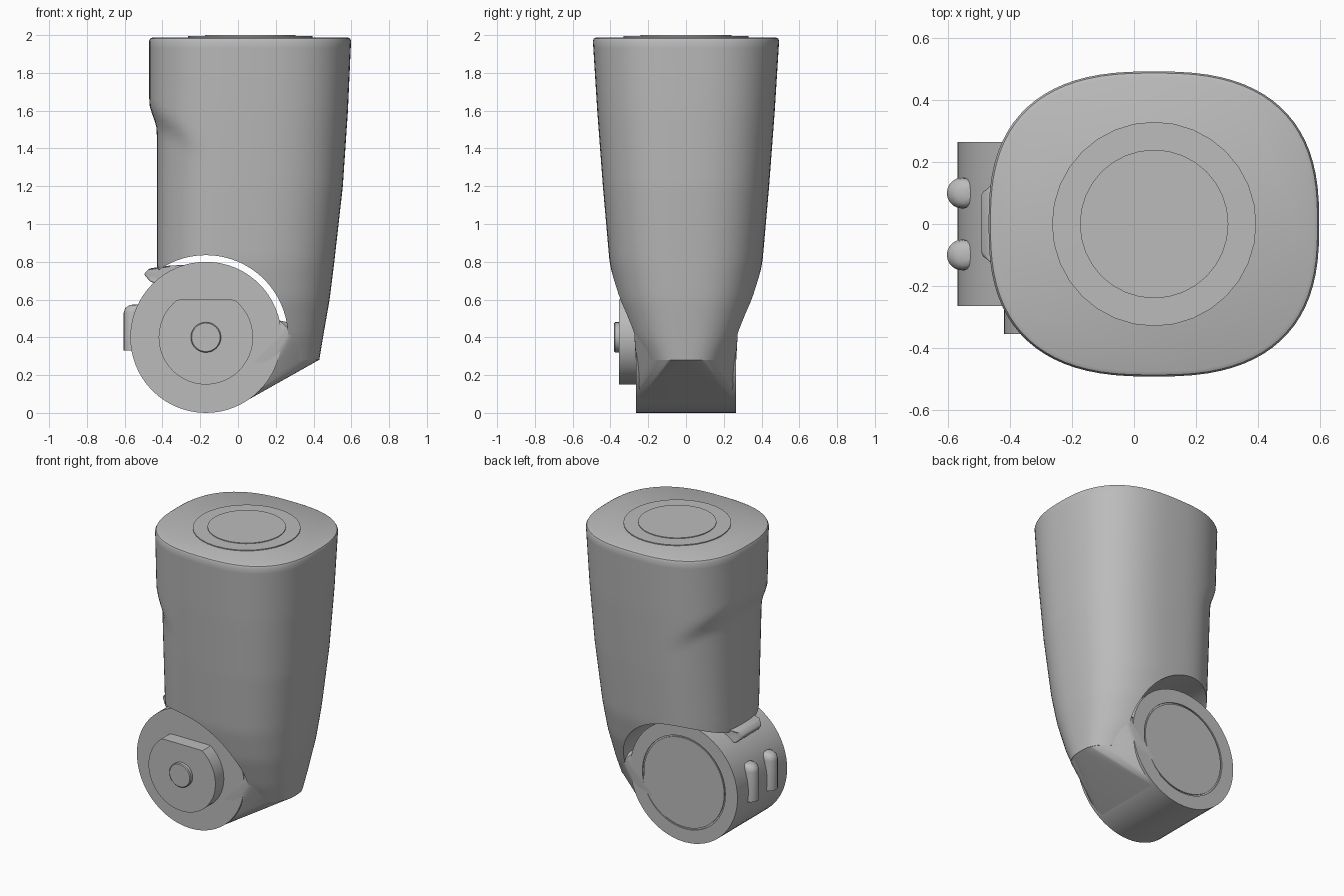
import bpy, bmesh, math
from mathutils import Vector

default = bpy.data.objects.get("Cube")
if default:
    bpy.data.objects.remove(default, do_unlink=True)

grey = bpy.data.materials.new("plain grey")
grey.use_nodes = True
GREY = (0.5, 0.5, 0.5, 1)
grey.diffuse_color = GREY
grey.node_tree.nodes["Principled BSDF"].inputs["Base Color"].default_value = GREY

PIVOT = Vector((-0.17, 0, 0.4))   # centre of the wheel-shaped joint


def finish(name, bm, bevel=0, angle=35):
    bmesh.ops.recalc_face_normals(bm, faces=bm.faces)
    mesh = bpy.data.meshes.new(name)
    bm.to_mesh(mesh)
    bm.free()
    mesh.materials.append(grey)
    ob = bpy.data.objects.new(name, mesh)
    bpy.context.collection.objects.link(ob)
    bpy.ops.object.select_all(action='DESELECT')
    bpy.context.view_layer.objects.active = ob
    ob.select_set(True)
    if bevel:
        mod = ob.modifiers.new("bevel", 'BEVEL')
        mod.width, mod.segments = bevel, 3
        bpy.ops.object.modifier_apply(modifier=mod.name)
    bpy.ops.object.shade_smooth_by_angle(angle=math.radians(angle))
    return ob


def loft(rings):
    bm = bmesh.new()
    rows = [[bm.verts.new(p) for p in ring] for ring in rings]
    n = len(rows[0])
    for a, b in zip(rows, rows[1:]):
        for i in range(n):
            j = (i + 1) % n
            bm.faces.new((a[i], a[j], b[j], b[i]))
    bm.faces.new(rows[0][::-1])
    bm.faces.new(rows[-1])
    return bm


def disc_y(r, y, top=9, n=48):
    """Circle across y around the pivot, clipped flat at height top."""
    ring = []
    for i in range(n):
        t = 2 * math.pi * i / n
        ring.append((PIVOT.x + r * math.cos(t), y, min(PIVOT.z + r * math.sin(t), top)))
    return ring


def disc_z(cx, cy, r, z, n=32):
    return [(cx + r * math.cos(2 * math.pi * i / n), cy + r * math.sin(2 * math.pi * i / n), z)
            for i in range(n)]


def smooth(t):
    t = max(0, min(1, t))
    return t * t * (3 - 2 * t)


# Height, right-hand extent and half depth of the sleeve
KEYS = [(0.28, 0.43, 0.24), (0.4, 0.45, 0.30), (0.6, 0.485, 0.365), (0.8, 0.51, 0.405),
        (1.2, 0.555, 0.44), (1.6, 0.582, 0.47), (2.0, 0.60, 0.495)]


def extents(z):
    for (z0, r0, d0), (z1, r1, d1) in zip(KEYS, KEYS[1:]):
        if z <= z1:
            t = (z - z0) / (z1 - z0)
            return r0 + (r1 - r0) * t, d0 + (d1 - d0) * t
    return KEYS[-1][1:]


def section(z, inset=0, n=80):
    """Rounded-square outline of the sleeve, with a soft step on the -x side."""
    right, depth = extents(z)
    left = -0.47
    mid, a, b = (left + right) / 2, (right - left) / 2 - inset, depth - inset
    ring = []
    for i in range(n):
        t = 2 * math.pi * i / n
        c, s = math.cos(t), math.sin(t)
        x = mid + a * math.copysign(abs(c) ** (2 / 2.6), c)
        y = b * math.copysign(abs(s) ** (2 / 2.6), s)
        step = smooth((1.65 - 0.6 * (x + 0.47) - z) / 0.16)
        x += 0.04 * step * smooth((-0.1 - x) / 0.3)
        ring.append((x, y, z))
    return ring


# Sleeve: lofted shell with a round bite for the joint
rings = [section(0.28 + 1.69 * i / 44) for i in range(45)]
rings += [section(1.982, 0.006), section(1.988, 0.018)]
sleeve = finish("sleeve", loft(rings))
cutter = finish("joint_cutter", loft([disc_y(0.435, -1, n=96), disc_y(0.435, 1, n=96)]))
cutter.hide_render = True
bpy.context.view_layer.objects.active = sleeve
cut = sleeve.modifiers.new("bite", 'BOOLEAN')
cut.operation, cut.solver, cut.object = 'DIFFERENCE', 'EXACT', cutter
bpy.ops.object.modifier_apply(modifier=cut.name)
bpy.data.objects.remove(cutter, do_unlink=True)
bpy.ops.object.select_all(action='DESELECT')
sleeve.select_set(True)
bpy.ops.object.shade_smooth_by_angle(angle=math.radians(35))

# Stepped lid on the sleeve
finish("lid", loft([disc_z(0.065, 0, r, z) for r, z in
                    ((0.33, 1.98), (0.33, 1.994), (0.24, 1.995), (0.24, 2.0))]), angle=20)

# Joint barrel with a shallow ring groove on the back
finish("barrel", loft([disc_y(r, y, n=64) for r, y in
                       ((0.4, -0.265), (0.4, 0.265), (0.31, 0.265), (0.31, 0.257),
                        (0.3, 0.257), (0.3, 0.264))]))

# Web blending the sleeve's lower edge into the barrel
web = bmesh.new()
for i in range(13):
    t = math.radians(-95 + 9 * i)
    for y in (-0.25, 0.25):
        web.verts.new((PIVOT.x + 0.398 * math.cos(t), y, PIVOT.z + 0.398 * math.sin(t)))
for z in (0.28, 0.36, 0.44):
    for p in section(z, 0.002):
        if p[0] > 0.27:
            web.verts.new(p)
hull = bmesh.ops.convex_hull(web, input=web.verts)
bmesh.ops.delete(web, geom=[v for v in web.verts if not v.link_faces], context='VERTS')
finish("web", web)

# Front plate with a flat top, and its pin
finish("front_plate", loft([disc_y(0.25, y, 0.6) for y in (-0.26, -0.355)]))
finish("front_pin", loft([disc_y(r, y) for r, y in
                          ((0.08, -0.35), (0.08, -0.375), (0.075, -0.38))]))

# Pair of upright nubs on the barrel
for side, label in ((-1, "front"), (1, "back")):
    finish(label + "_nub", loft([disc_z(x, side * 0.1, r, z, 20) for x, r, z in
                                 ((-0.555, 0.05, 0.33), (-0.555, 0.05, 0.53),
                                  (-0.55, 0.047, 0.555), (-0.54, 0.035, 0.57),
                                  (-0.53, 0.015, 0.575))]), angle=50)
    # Low flared foot around each nub
    finish(label + "_nub_foot", loft([disc_z(-0.525, side * 0.1, r, z, 20) for r, z in
                                      ((0.055, 0.33), (0.055, 0.5), (0.02, 0.55))]), angle=50)

# Latch pad above the nubs, narrowing outwards
PAD = [(-0.5, 0.735, 0.09), (-0.47, 0.765, 0.13), (-0.36, 0.78, 0.15),
       (-0.25, 0.785, 0.15), (-0.3, 0.68, 0.15), (-0.46, 0.69, 0.13)]
finish("latch_pad", loft([[(x, side * d, z) for x, z, d in PAD] for side in (-1, 1)]), bevel=0.012)
